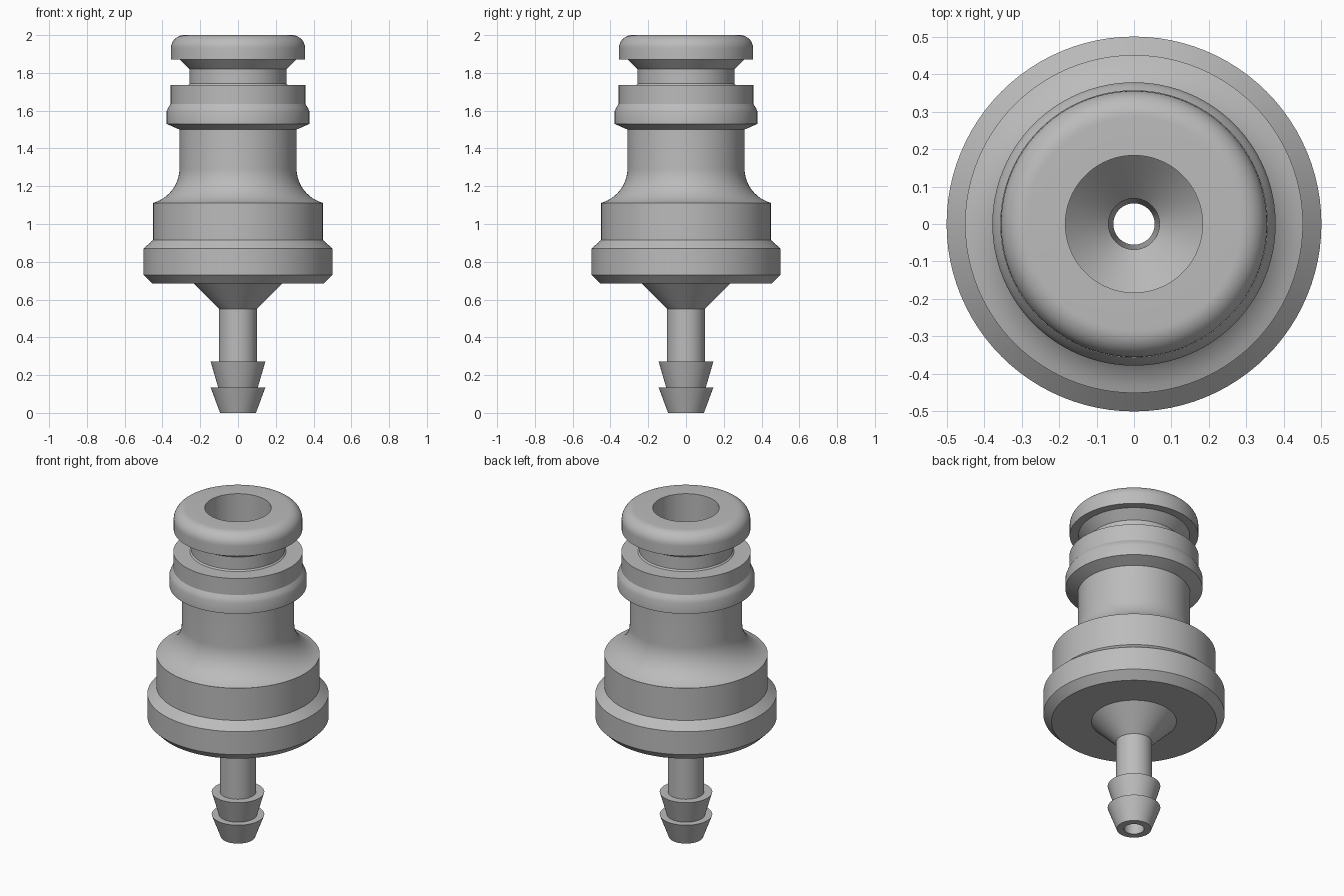
import bpy, bmesh
from math import sin, cos, pi, radians

SEGMENTS = 96

cube = bpy.data.objects.get("Cube")
if cube:
    bpy.data.objects.remove(cube, do_unlink=True)

grey = bpy.data.materials.new("plain grey")
grey.use_nodes = True
colour = (0.5, 0.5, 0.5, 1)
grey.diffuse_color = colour
grey.node_tree.nodes["Principled BSDF"].inputs["Base Color"].default_value = colour


def arc(cr, cz, rad, start, end, steps=12):
    """Points on an arc in the (radius, height) plane, angles in degrees."""
    angles = [radians(start + (end - start) * i / steps) for i in range(steps + 1)]
    return [(cr + rad * cos(a), cz + rad * sin(a)) for a in angles]


def lathe(name, profile):
    """Revolve a (radius, height) profile; outside surfaces run upwards."""
    bm = bmesh.new()
    rings = [[bm.verts.new((r * cos(2 * pi * i / SEGMENTS), r * sin(2 * pi * i / SEGMENTS), z))
              for i in range(SEGMENTS)] for r, z in profile]
    for low, high in zip(rings, rings[1:]):
        for i in range(SEGMENTS):
            j = (i + 1) % SEGMENTS
            bm.faces.new((low[i], low[j], high[j], high[i]))
    mesh = bpy.data.meshes.new(name)
    bm.to_mesh(mesh)
    bm.free()
    mesh.materials.append(grey)
    obj = bpy.data.objects.new(name, mesh)
    bpy.context.collection.objects.link(obj)
    bpy.ops.object.select_all(action="DESELECT")
    obj.select_set(True)
    bpy.context.view_layer.objects.active = obj
    bpy.ops.object.shade_smooth_by_angle(angle=radians(25))
    return obj


# Hose tail: two barbs, shaft and cone under the base
barbs = []
for base, top, foot in ((0, 0.135, 0.095), (0.135, 0.272, 0.105)):
    barbs += [(foot, base), (0.145, top)]
lathe("barbed_hose_tail", [(0.055, 0)] + barbs + [(0.1, 0.272), (0.1, 0.55), (0.235, 0.685)])

# Base flange with chamfered rim, and the shoulder above it
lathe("base_flange", [(0.235, 0.685), (0.455, 0.685), (0.5, 0.73), (0.5, 0.87),
                      (0.45, 0.915), (0.45, 1.11)])

# Neck flaring into the shoulder
lathe("flared_neck", [(0.45, 1.11)] + arc(0.5, 1.295, 0.19, 255, 180) + [(0.31, 1.5)])

# Stepped locking ring
lathe("locking_ring", [(0.31, 1.5), (0.378, 1.53), (0.378, 1.595), (0.37, 1.615),
                       (0.357, 1.635), (0.357, 1.735), (0.265, 1.735)])

# Seal groove with a small root fillet and a tapered upper wall
lathe("seal_groove", [(0.265, 1.735), (0.257, 1.743), (0.257, 1.82), (0.307, 1.87)])

# Rounded top lip
lathe("top_lip", [(0.307, 1.87), (0.355, 1.87)] + arc(0.285, 1.93, 0.07, 0, 90) + [(0.183, 2)])

# Inner bore: wide socket, funnel and narrow through-hole
lathe("inner_bore", [(0.183, 2), (0.183, 0.715), (0.068, 0.6), (0.055, 0)])
